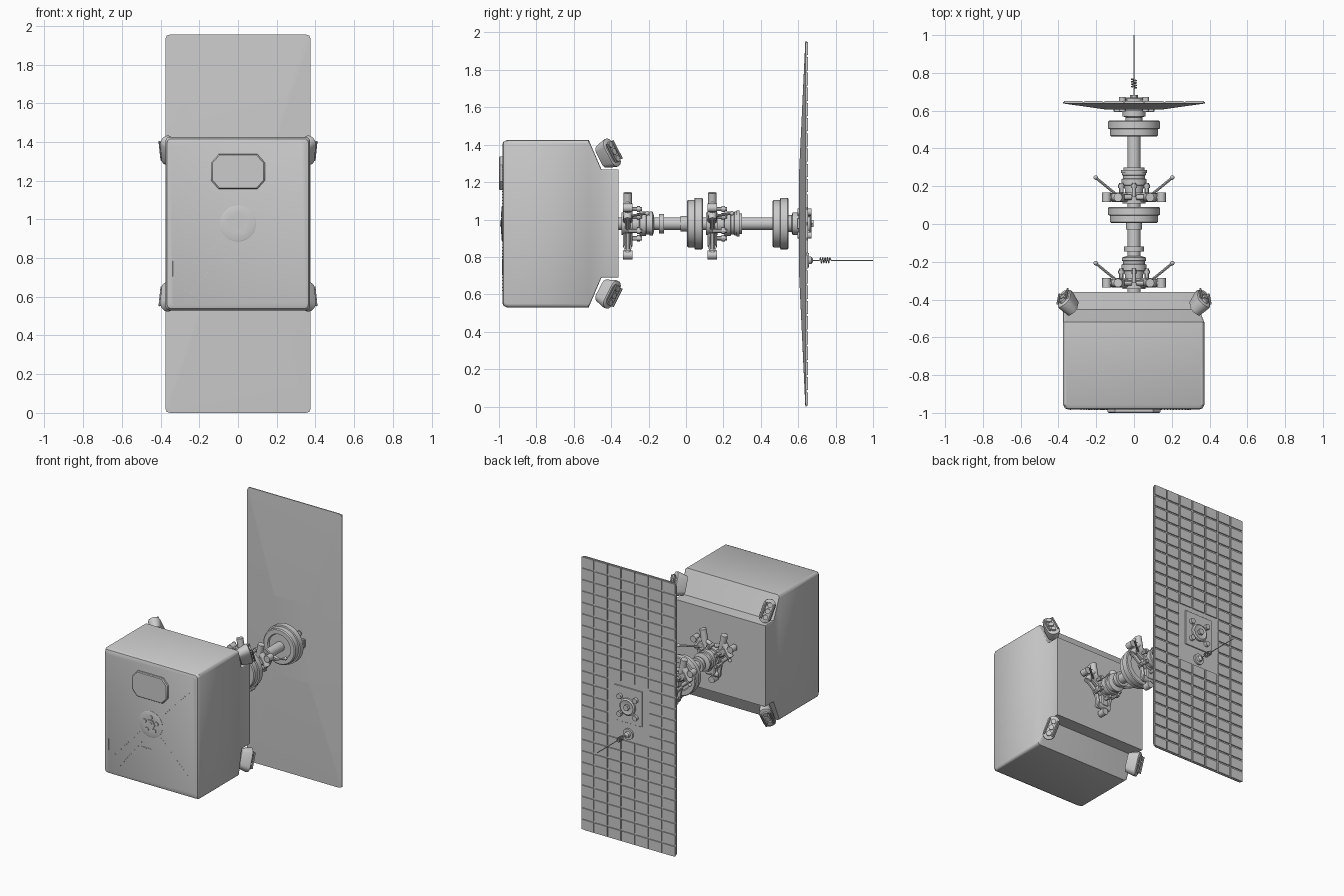
import bpy, bmesh, math
from math import sin, cos, pi, radians
from mathutils import Vector, Matrix

if "Cube" in bpy.data.objects:
    bpy.data.objects.remove(bpy.data.objects["Cube"])

ZC = 0.978  # height of the central axis


def finish(name, bm):
    bmesh.ops.recalc_face_normals(bm, faces=bm.faces)
    me = bpy.data.meshes.new(name)
    bm.to_mesh(me)
    bm.free()
    ob = bpy.data.objects.new(name, me)
    bpy.context.collection.objects.link(ob)
    return ob


def skin(bm, rings):
    """Join equal-length rings of points and cap both ends."""
    vs = [[bm.verts.new(p) for p in r] for r in rings]
    n = len(vs[0])
    for a, b in zip(vs, vs[1:]):
        for i in range(n):
            bm.faces.new((a[i], a[(i + 1) % n], b[(i + 1) % n], b[i]))
    bm.faces.new(vs[0])
    bm.faces.new(vs[-1])


def rect_ring(y, x0, x1, z0, z1, r, n=3):
    pts = []
    corners = ((x1 - r, z1 - r), (x0 + r, z1 - r), (x0 + r, z0 + r), (x1 - r, z0 + r))
    for q, (cx, cz) in enumerate(corners):
        for k in range(n + 1):
            a = pi / 2 * (q + k / n)
            pts.append((cx + r * cos(a), y, cz + r * sin(a)))
    return pts


def loft(name, rings):
    bm = bmesh.new()
    skin(bm, rings)
    return finish(name, bm)


def lathe(name, profile, x=0, z=ZC, seg=40):
    """Turned part about the y direction; profile is (radius, y)."""
    return loft(name, [[(x + r * cos(2 * pi * i / seg), y, z + r * sin(2 * pi * i / seg))
                        for i in range(seg)] for r, y in profile])


def disc(name, r, y0, y1, x=0, z=ZC, seg=32):
    return lathe(name, [(r, y0), (r, y1)], x, z, seg)


def rod(name, a, b, r, seg=12):
    a, b = Vector(a), Vector(b)
    rot = (b - a).to_track_quat('Z', 'Y')
    ring = [rot @ Vector((r * cos(2 * pi * i / seg), r * sin(2 * pi * i / seg), 0)) for i in range(seg)]
    return loft(name, [[a + p for p in ring], [b + p for p in ring]])


def box(name, c, size, turn=0):
    bm = bmesh.new()
    bmesh.ops.create_cube(bm, size=1, matrix=Matrix.Translation(c) @ Matrix.Rotation(turn, 4, 'Y')
                          @ Matrix.Diagonal((*size, 1)))
    bmesh.ops.bevel(bm, geom=bm.edges[:], offset=min(size) * 0.15, segments=1, affect='EDGES')
    return finish(name, bm)


def ball(name, c, r):
    bm = bmesh.new()
    bmesh.ops.create_uvsphere(bm, u_segments=14, v_segments=8, radius=r, matrix=Matrix.Translation(c))
    return finish(name, bm)


# Main body: rounded front, sloped shoulders, narrower rear block
X0, X1, Z0, Z1 = -0.375, 0.372, 0.53, 1.425
loft("main_body", [rect_ring(y, X0 + d, X1 - d, Z0 + d, Z1 - d, 0.02) for y, d in
                   ((-0.982, 0.025), (-0.976, 0.009), (-0.958, 0.0), (-0.52, 0.0))]
     + [rect_ring(y, X0, 0.345, 0.69, 1.268, 0.006) for y in (-0.452, -0.36)])

# Eight-sided front pad with a slightly smaller face
def octagon(y, s):
    return [(x * s, y, 1.247 + z * s) for x, z in ((0.14, 0.045), (0.1, 0.09), (-0.1, 0.09), (-0.14, 0.045),
                                                   (-0.14, -0.045), (-0.1, -0.09), (0.1, -0.09), (0.14, -0.045))]
loft("front_pad", [octagon(-0.98, 1), octagon(-0.994, 1), octagon(-1.0, 0.95)])

# Front socket with ring of bolts
lathe("front_socket", [(0.093, -0.98), (0.093, -0.984), (0.088, -0.986), (0.045, -0.984)])
disc("front_socket_hub", 0.035, -0.98, -0.99, seg=6)
disc("front_socket_core", 0.016, -0.98, -0.994)
for i in range(5):
    a = pi / 2 + i * 2 * pi / 5
    disc("front_socket_bolt", 0.014, -0.98, -0.99, 0.05 * cos(a), ZC + 0.05 * sin(a), 16)

# Lines of small rivets and slots on the front face
for (xa, za), (xb, zb), n in (((0.1, 1.07), (0.3, 1.28), 14), ((-0.09, 0.9), (-0.28, 0.69), 14),
                             ((-0.06, 0.85), (-0.24, 0.62), 14), ((0.08, 0.9), (0.29, 0.69), 14)):
    for i in range(n):
        t = i / (n - 1)
        disc("front_rivet", 0.003, -0.981, -0.984, xa + (xb - xa) * t, za + (zb - za) * t, 6)
box("front_slot", (-0.04, -0.982, 0.80), (0.08, 0.004, 0.005))
box("front_side_slot", (-0.335, -0.982, 0.745), (0.005, 0.004, 0.08))

# Corner pods: tilted capsule plates with sockets and side brackets
for sx in (-1, 1):
    for sz in (-1, 1):
        out = Vector((sx * 0.62, 0.72, sz * 0.3)).normalized()
        lng = Vector((sx * 0.12, -0.42, sz * 0.9))
        lng = (lng - out * lng.dot(out)).normalized()
        side = out.cross(lng)
        c = Vector((sx * 0.35, -0.415, ZC + sz * 0.372))
        cap = []
        for i in range(20):
            a = 2 * pi * (i + 0.5) / 20
            cap.append(lng * (0.041 * cos(a) + (0.04 if cos(a) > 0 else -0.04)) + side * 0.041 * sin(a))
        loft("corner_pod", [[c + out * o + p * s for p in cap]
                            for o, s in ((-0.045, 0.8), (0.015, 1), (0.028, 1), (0.034, 0.85))])
        for k in (-0.042, 0.0, 0.042):
            q = c + lng * k
            rod("pod_socket", q + out * 0.03, q + out * 0.046, 0.017, 16)
        for k in (-1, 1):
            q = c + side * 0.028 * k
            rod("pod_bracket", q - lng * 0.055 + out * 0.045, q + lng * 0.055 + out * 0.045, 0.006, 8)

# Central shaft
disc("central_shaft", 0.034, -0.36, 0.65)

for o in (0.0, 0.453):
    # Turned collars and bolted flange behind each arm cluster
    disc("cluster_base", 0.06, o - 0.345, o - 0.285)
    lathe("cluster_collar", [(0.048, o - 0.285), (0.05, o - 0.25), (0.066, o - 0.247), (0.066, o - 0.215),
                             (0.058, o - 0.212), (0.058, o - 0.196), (0.064, o - 0.194), (0.064, o - 0.178),
                             (0.04, o - 0.17)])
    for i in range(6):
        a = i * pi / 3 + pi / 6
        p = (0.078 * cos(a), ZC + 0.078 * sin(a))
        rod("cluster_bolt", (p[0], o - 0.31, p[1]), (p[0], o - 0.235, p[1]), 0.011)
        disc("cluster_bolt_head", 0.017, o - 0.262, o - 0.245, p[0], p[1], 12)

    # Three radial arms with hinge blocks and rounded ends
    for deg in (30, 150, 270):
        a = radians(deg)
        d, t = Vector((cos(a), 0, sin(a))), Vector((-sin(a), 0, cos(a)))
        h = Vector((0, o - 0.312, ZC))
        box("arm_block", h + d * 0.085, (0.09, 0.05, 0.055), -a)
        rod("arm_tube", h + d * 0.08, h + d * 0.165, 0.018, 16)
        rod("arm_hinge", h + d * 0.125 - t * 0.048, h + d * 0.125 + t * 0.048, 0.022, 16)
        rod("arm_end", h + d * 0.168 - Vector((0, 0.025, 0)), h + d * 0.168 + Vector((0, 0.025, 0)), 0.023, 16)
        for k in (-1, 1):
            rod("arm_cylinder", h + d * 0.05 + t * 0.055 * k, h + d * 0.135 + t * 0.04 * k, 0.014)

    # Upright canister and thin feelers
    for s in (-1, 1):
        rod("cluster_canister", (s * 0.065, o - 0.312, ZC + 0.06), (s * 0.085, o - 0.312, ZC + 0.165), 0.023, 16)
        rod("feeler", (s * 0.09, o - 0.30, ZC + 0.04), (s * 0.2, o - 0.21, ZC + 0.055), 0.007, 8)
        ball("feeler_tip", (s * 0.203, o - 0.207, ZC + 0.055), 0.012)

    # Large stepped wheel
    w = o * 1.01 + 0.005
    lathe("wheel", [(0.04, w + 0.012), (0.085, w + 0.012), (0.09, w), (0.12, w), (0.127, w + 0.006),
                    (0.127, w + 0.04), (0.137, w + 0.042), (0.137, w + 0.08), (0.132, w + 0.086),
                    (0.1, w + 0.086), (0.095, w + 0.078), (0.04, w + 0.078)], seg=56)
for y0, y1, r in ((-0.145, -0.118, 0.052), (0.27, 0.285, 0.07), (0.285, 0.30, 0.055), (-0.03, 0.01, 0.042)):
    disc("shaft_flange", r, y0, y1)

# Panel: flat back, front swelling to a central pad
loft("panel", [rect_ring(0.605, -0.14, 0.14, 0.70, 1.26, 0.008),
               rect_ring(0.638, -0.375, 0.375, 0, 1.955, 0.025),
               rect_ring(0.645, -0.375, 0.375, 0, 1.955, 0.025)])

# Raised cells on the back of the panel, leaving the middle clear
cols, rows = 7, 24
bm = bmesh.new()
for i in range(cols):
    for j in range(rows):
        x = -0.375 + (i + 0.5) * 0.75 / cols
        z = (j + 0.5) * 1.955 / rows
        if abs(x) < 0.12 and 0.72 < z < 1.14:
            continue
        bmesh.ops.create_cube(bm, size=1, matrix=Matrix.Translation((x, 0.648, z))
                              @ Matrix.Diagonal((0.096, 0.008, 0.07, 1)))
finish("panel_cells", bm)

# Hub on both sides of the panel
lathe("panel_front_hub", [(0.045, 0.54), (0.045, 0.565), (0.06, 0.57), (0.06, 0.60), (0.07, 0.60), (0.07, 0.62)])
box("panel_back_plate", (0, 0.648, 0.985), (0.22, 0.008, 0.25))
lathe("panel_back_hub", [(0.06, 0.645), (0.06, 0.664), (0.05, 0.67), (0.03, 0.665)])
disc("panel_back_core", 0.022, 0.65, 0.682, seg=6)
for i in range(4):
    a = pi / 4 + i * pi / 2
    p = (0.088 * cos(a), ZC + 0.088 * sin(a))
    disc("hub_bolt", 0.018, 0.595, 0.672, p[0], p[1], 16)
    box("hub_bracket", (p[0] * 0.75, 0.656, ZC + (p[1] - ZC) * 0.75), (0.05, 0.012, 0.016), -a)
for s in (-1, 1):
    box("panel_clip", (s * 0.085, 0.605, ZC), (0.045, 0.025, 0.06))

# Aerial with a zigzag spring near its base
AZ = 0.782
disc("aerial_base", 0.038, 0.645, 0.658, 0, AZ)
lathe("aerial_socket", [(0.022, 0.655), (0.018, 0.672), (0.006, 0.68)], 0, AZ, 20)
path = [(0, 0.67, AZ), (0, 0.715, AZ)]
for i in range(33):
    a = i * pi / 4
    path.append((0.014 * sin(a), 0.718 + 0.0016 * i, AZ + 0.014 * cos(a)))
path += [(0, 0.775, AZ), (0, 1.0, AZ)]
for p, q in zip(path, path[1:]):
    rod("aerial_wire", p, q, 0.003, 6)

# Smooth round surfaces while keeping hard edges
bpy.ops.object.select_all(action='SELECT')
bpy.context.view_layer.objects.active = bpy.data.objects["main_body"]
bpy.ops.object.shade_smooth_by_angle(angle=radians(30))
